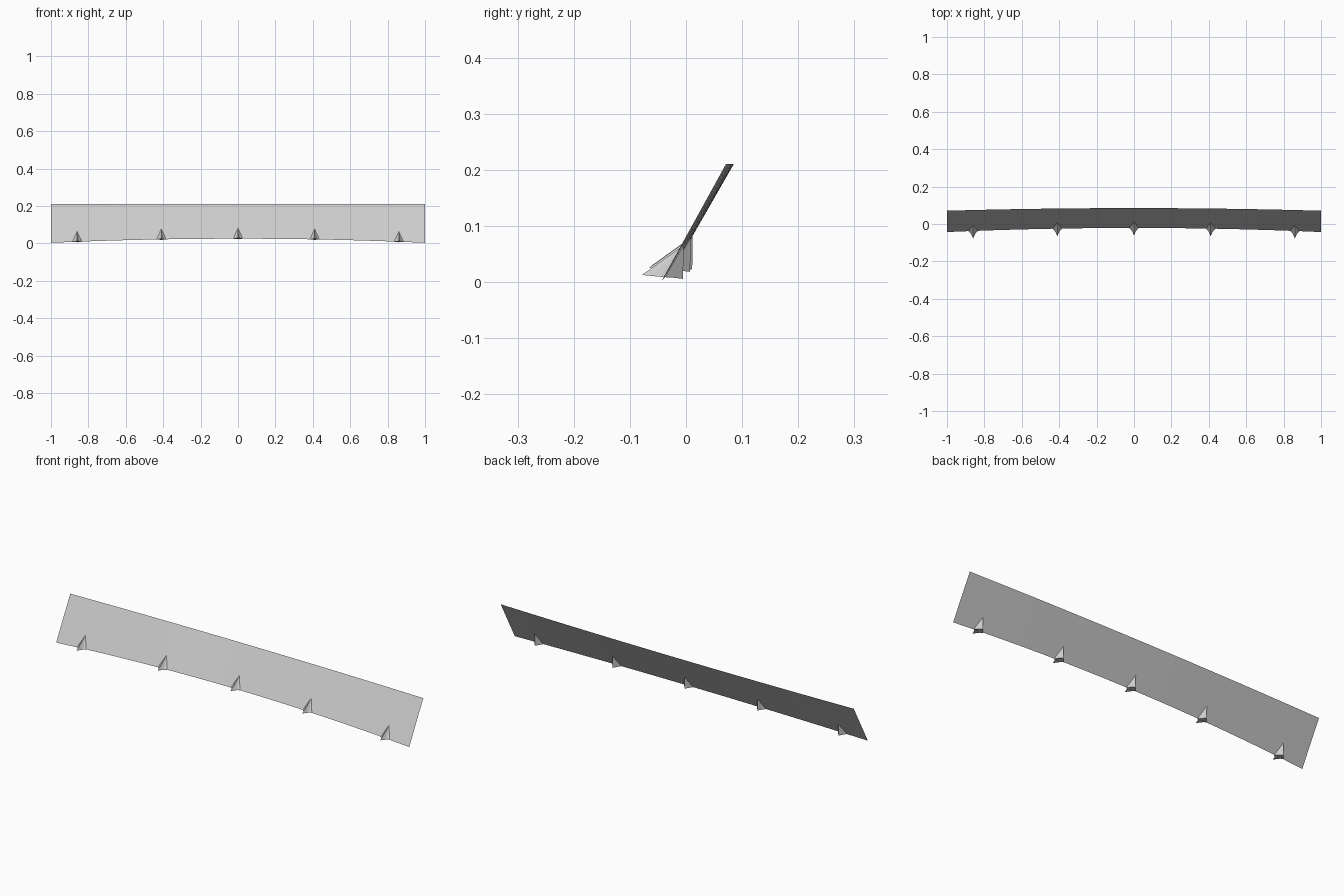
import bpy, bmesh

if "Cube" in bpy.data.objects:
    bpy.data.objects.remove(bpy.data.objects["Cube"])

SEGMENTS = 16


def lower_edge(x):
    return -0.021 - 0.022 * x * x, 0.025 - 0.022 * x * x


def upper_edge(x):
    return 0.085 - 0.014 * x * x, 0.21


def make_object(name, bm):
    mesh = bpy.data.meshes.new(name)
    bm.to_mesh(mesh)
    bm.free()
    obj = bpy.data.objects.new(name, mesh)
    bpy.context.collection.objects.link(obj)
    return obj


# Thin bowed blade, leaning back with an arched lower edge
bm = bmesh.new()
columns = []
for i in range(SEGMENTS + 1):
    x = -1 + 2 * i / SEGMENTS
    columns.append([bm.verts.new((x, *edge(x))) for edge in (lower_edge, upper_edge)])
for a, b in zip(columns, columns[1:]):
    face = bm.faces.new((a[0], b[0], b[1], a[1]))
    face.smooth = True
make_object("blade", bm)

# Small flared fin straddling the lower edge: base outline tapering to a peak
HALF_BASE = [(0, -0.041, 0.004), (0.008, -0.022, 0.002), (0.015, -0.010, 0.001),
             (0.026, 0, 0), (0.014, 0.015, -0.001), (0, 0.032, -0.003)]


def fin(name, x):
    y, z = lower_edge(x)
    outline = HALF_BASE + [(-p[0], p[1], p[2]) for p in HALF_BASE[-2:0:-1]]
    bm = bmesh.new()
    base = [bm.verts.new((x + dx, y + dy, z + dz)) for dx, dy, dz in outline]
    peak = bm.verts.new((x, y + 0.033, z + 0.057))
    for a, b in zip(base, base[1:] + base[:1]):
        bm.faces.new((a, b, peak))
    bm.faces.new(base[::-1])
    make_object(name, bm)


for i, x in enumerate((-0.86, -0.41, 0, 0.41, 0.86)):
    fin(f"fin_{i + 1}", x)
